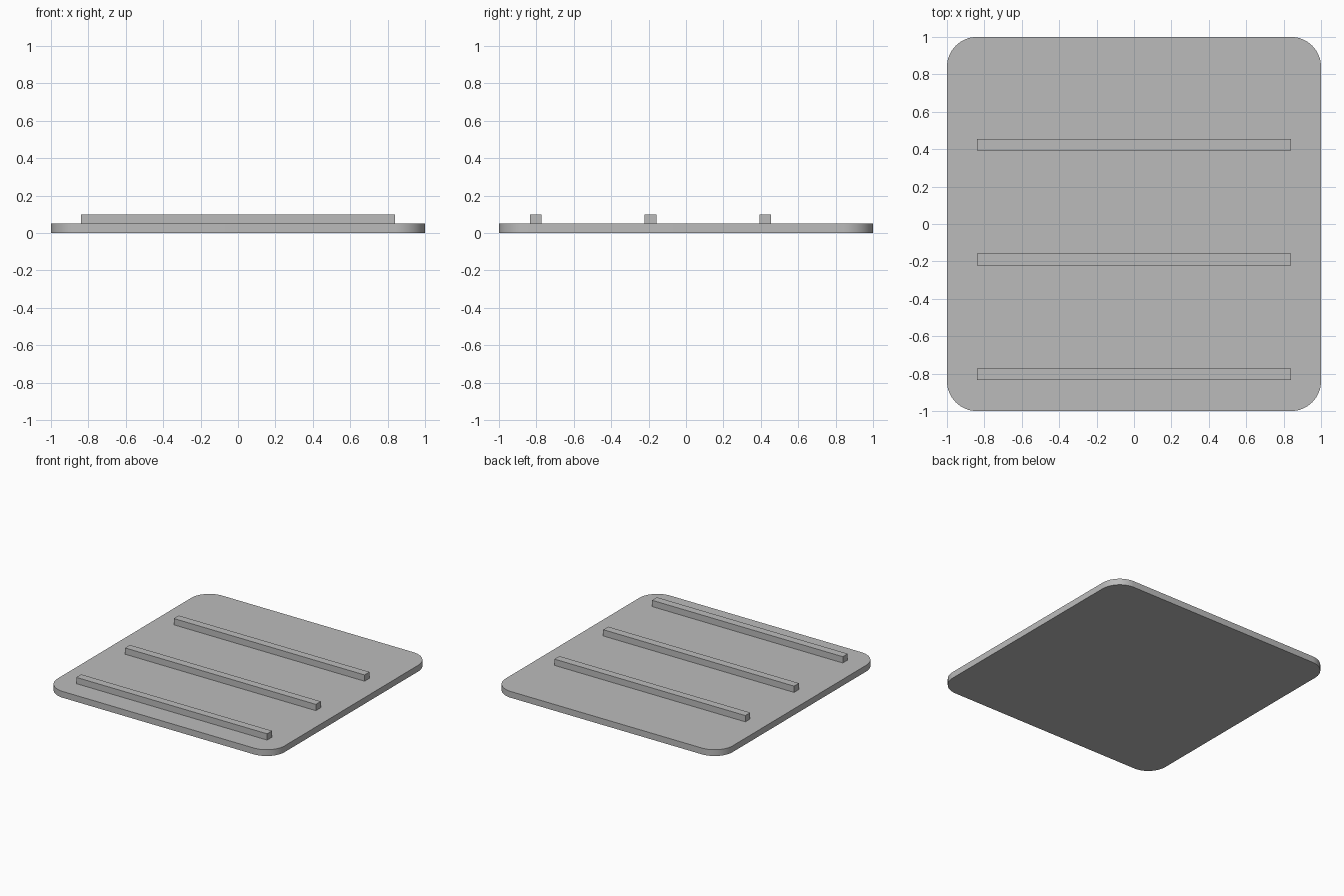
import bpy
import bmesh
from math import cos, sin, pi, radians

cube = bpy.data.objects.get("Cube")
if cube:
    bpy.data.objects.remove(cube, do_unlink=True)

# One plain grey for the whole model
GREY = (0.5, 0.5, 0.5, 1)
grey = bpy.data.materials.new("plain grey")
grey.use_nodes = True
grey.diffuse_color = GREY
grey.node_tree.nodes["Principled BSDF"].inputs["Base Color"].default_value = GREY

HALF, RADIUS, THICK = 1.0, 0.16, 0.05
BAR_LENGTH, BAR_WIDTH, BAR_HEIGHT = 1.68, 0.062, 0.05
STEPS = 16


def rounded_plate(name):
    """Square plate with rounded corners, extruded upward from the ground."""
    bm = bmesh.new()
    inner = HALF - RADIUS
    outline = []
    for corner, (sx, sy) in enumerate([(1, 1), (-1, 1), (-1, -1), (1, -1)]):
        for i in range(STEPS + 1):
            a = (corner + i / STEPS) * pi / 2
            outline.append(bm.verts.new((sx * inner + RADIUS * cos(a),
                                         sy * inner + RADIUS * sin(a), 0)))
    base = bm.faces.new(outline)
    top = bmesh.ops.extrude_face_region(bm, geom=[base])["geom"]
    bmesh.ops.translate(bm, vec=(0, 0, THICK),
                        verts=[g for g in top if isinstance(g, bmesh.types.BMVert)])
    bmesh.ops.recalc_face_normals(bm, faces=bm.faces)
    mesh = bpy.data.meshes.new(name)
    bm.to_mesh(mesh)
    bm.free()
    obj = bpy.data.objects.new(name, mesh)
    bpy.context.collection.objects.link(obj)
    mesh.materials.append(grey)
    return obj


def bar(name, y):
    """Straight rib lying across the plate."""
    bpy.ops.mesh.primitive_cube_add(size=1, location=(0, y, THICK + BAR_HEIGHT / 2))
    obj = bpy.context.object
    obj.name = name
    obj.scale = (BAR_LENGTH, BAR_WIDTH, BAR_HEIGHT)
    obj.data.materials.append(grey)


# Base plate with smooth corners
plate = rounded_plate("base_plate")
bpy.ops.object.select_all(action="DESELECT")
plate.select_set(True)
bpy.context.view_layer.objects.active = plate
bpy.ops.object.shade_smooth_by_angle(angle=radians(30))

# Three evenly spaced ribs, set toward the front
for label, offset in (("front", -1), ("middle", 0), ("back", 1)):
    bar(label + "_rib", -0.19 + offset * 0.613)
